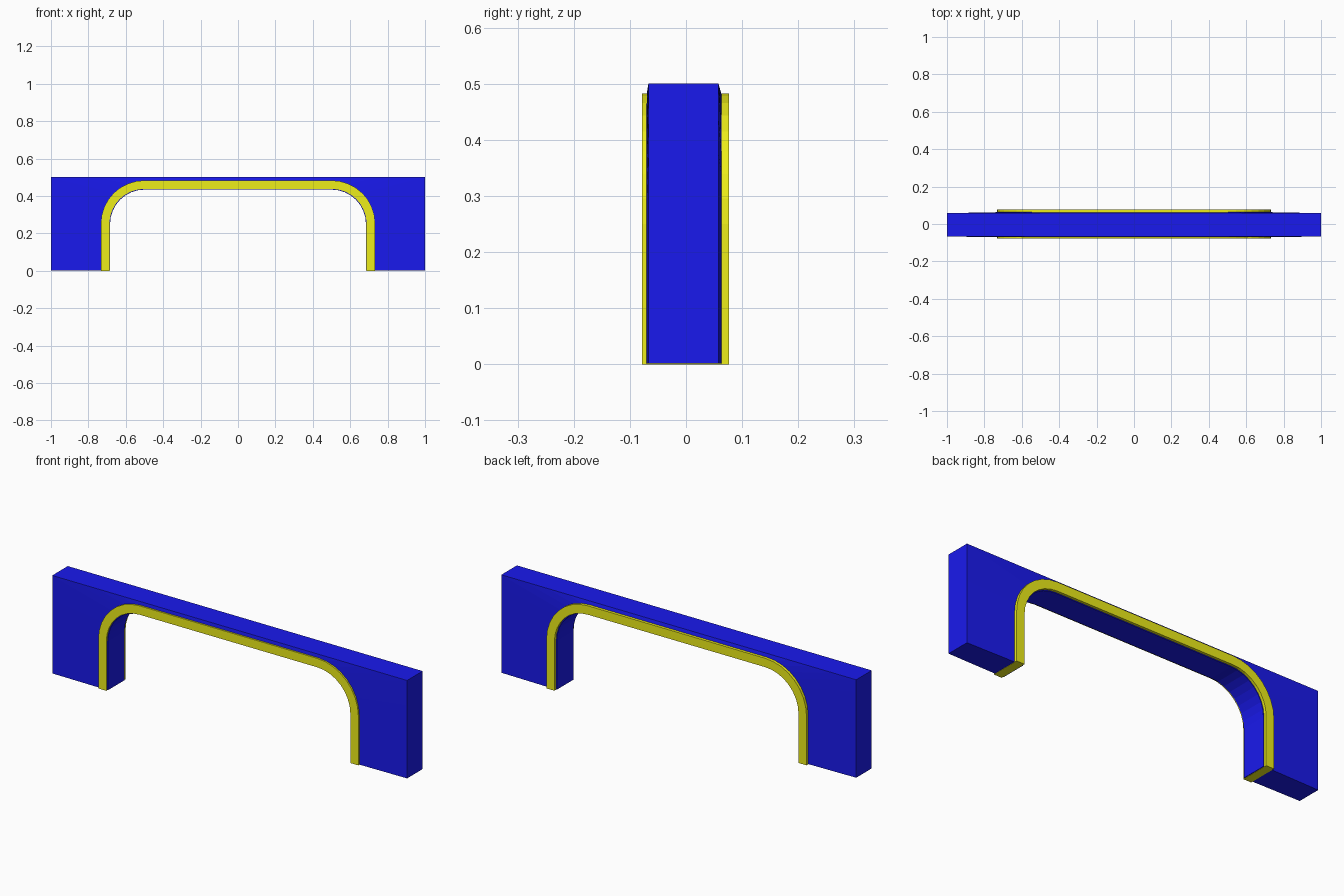
import bpy, bmesh, math

if "Cube" in bpy.data.objects:
    bpy.data.objects.remove(bpy.data.objects["Cube"])

SEG = 8            # segments per rounded corner
CX, CZ = 0.5, 0.25  # corner centre


def mirrored(right):
    return right + [(-x, z) for x, z in reversed(right)]


def arch(r, base):
    arc = [(CX + r * math.cos(math.pi / 2 * i / SEG),
            CZ + r * math.sin(math.pi / 2 * i / SEG)) for i in range(SEG + 1)]
    return mirrored([(CX + r, base)] + arc)


def rectangle(base):
    # outer boundary with points matching those of the arch
    h = SEG // 2
    side = [(1, CZ + 0.25 * i / h) for i in range(h)]
    top = [(1 - 0.5 * i / h, 0.5) for i in range(h + 1)]
    return mirrored([(1, base)] + side + top)


def sweep(name, section, color):
    # section: closed ring of (path, y) pairs, bridged side by side
    bm = bmesh.new()
    rows = [[bm.verts.new((x, y, z)) for x, z in path] for path, y in section]
    for a, b in zip(rows, rows[1:] + rows[:1]):
        for i in range(len(a) - 1):
            bm.faces.new((a[i], a[i + 1], b[i + 1], b[i]))
    for end in (0, -1):
        bm.faces.new([r[end] for r in rows])
    bmesh.ops.recalc_face_normals(bm, faces=bm.faces)
    mesh = bpy.data.meshes.new(name)
    bm.to_mesh(mesh)
    bm.free()
    obj = bpy.data.objects.new(name, mesh)
    bpy.context.collection.objects.link(obj)
    mat = bpy.data.materials.new(name + "_paint")
    mat.diffuse_color = color
    mat.use_nodes = True
    mat.node_tree.nodes["Principled BSDF"].inputs["Base Color"].default_value = mat.diffuse_color
    mesh.materials.append(mat)
    return obj


# Wall with rounded opening, slightly thinner toward its outer edges
base = 0.001
opening, middle, outer = arch(0.184, base), arch(0.232, base), rectangle(base)
sweep("arch_wall", [(opening, -0.07), (middle, -0.07), (outer, -0.067),
                    (outer, 0.058), (middle, 0.063), (opening, 0.063)],
      (0.01, 0.01, 0.85, 1))

# Trim band running through the wall and standing proud on both faces
inner, rim = arch(0.188, 0), arch(0.233, 0)
sweep("arch_trim", [(inner, -0.078), (rim, -0.078), (rim, 0.077), (inner, 0.077)],
      (0.85, 0.85, 0.01, 1))
